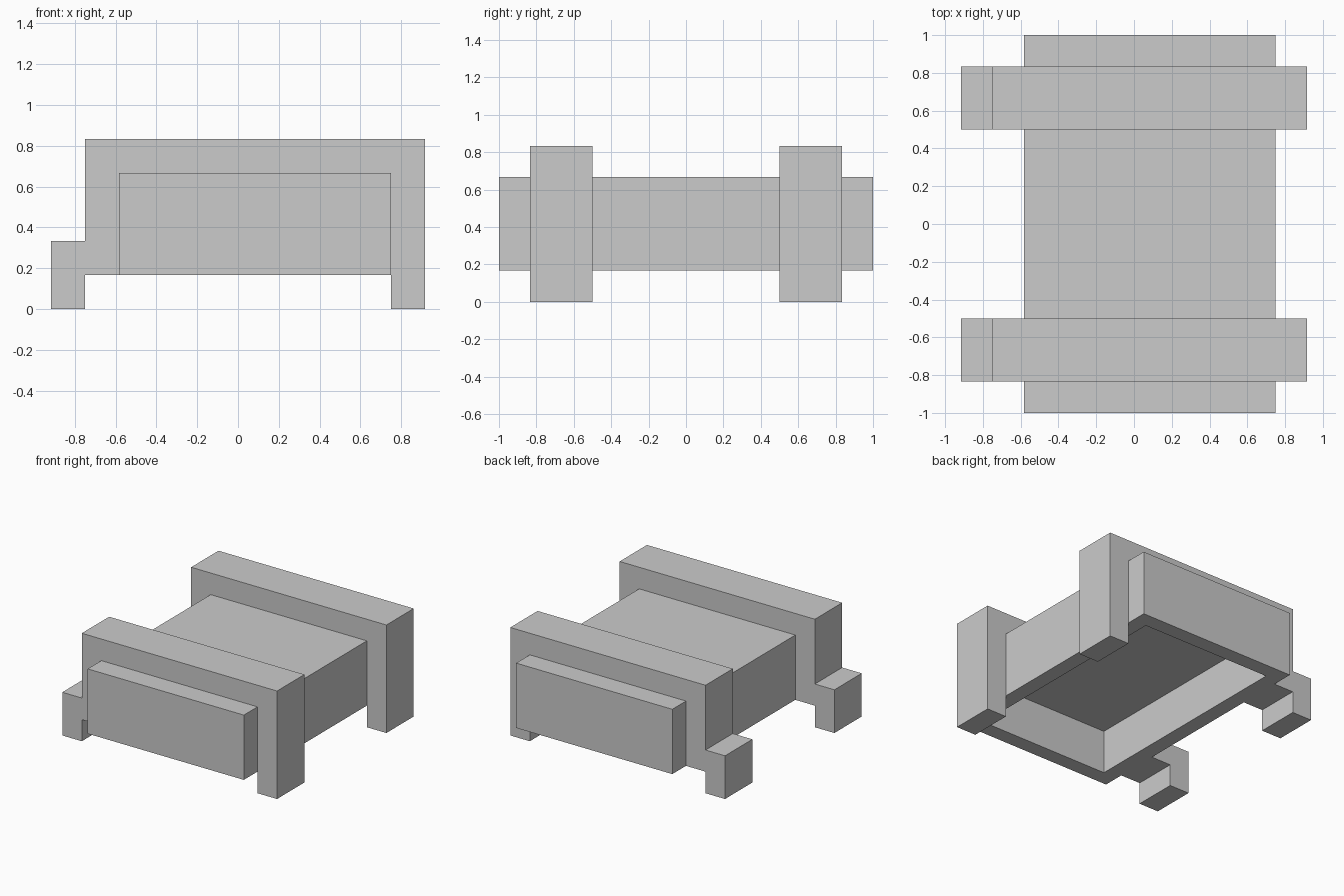
import bpy
import bmesh

if "Cube" in bpy.data.objects:
    bpy.data.objects.remove(bpy.data.objects["Cube"])

U = 1 / 12  # the model sits on a grid of twelfths


def finish(name, bm):
    bmesh.ops.recalc_face_normals(bm, faces=bm.faces)
    mesh = bpy.data.meshes.new(name)
    bm.to_mesh(mesh)
    bm.free()
    obj = bpy.data.objects.new(name, mesh)
    bpy.context.collection.objects.link(obj)
    return obj


def extrude_profile(name, profile, y0, y1):
    """Extrude an (x, z) outline given in grid units from y0 to y1."""
    bm = bmesh.new()
    face = bm.faces.new([bm.verts.new((x * U, y0 * U, z * U)) for x, z in profile])
    new = bmesh.ops.extrude_face_region(bm, geom=[face])["geom"]
    verts = [v for v in new if isinstance(v, bmesh.types.BMVert)]
    bmesh.ops.translate(bm, verts=verts, vec=(0, (y1 - y0) * U, 0))
    return finish(name, bm)


# Body: box hollowed from below, walls and roof two grid units thick
body = extrude_profile("body", [(-7, 2), (9, 2), (9, 8), (-7, 8)], -12, 12)
bm = bmesh.new()
bm.from_mesh(body.data)
bottom = min(bm.faces, key=lambda f: f.calc_center_median().z)
bmesh.ops.inset_region(bm, faces=[bottom], thickness=2 * U)
pocket = bmesh.ops.extrude_discrete_faces(bm, faces=[bottom])["faces"][0]
bmesh.ops.translate(bm, verts=pocket.verts, vec=(0, 0, 4 * U))
bm.to_mesh(body.data)
bm.free()

# Straps: bands over the body with a tall leg on the right, a stepped foot on the left
strap = [(-11, 0), (-9, 0), (-9, 2), (-7, 2), (-7, 8), (9, 8), (9, 0), (11, 0),
         (11, 10), (-9, 10), (-9, 4), (-11, 4)]
extrude_profile("front_strap", strap, -10, -6)
extrude_profile("back_strap", strap, 6, 10)
